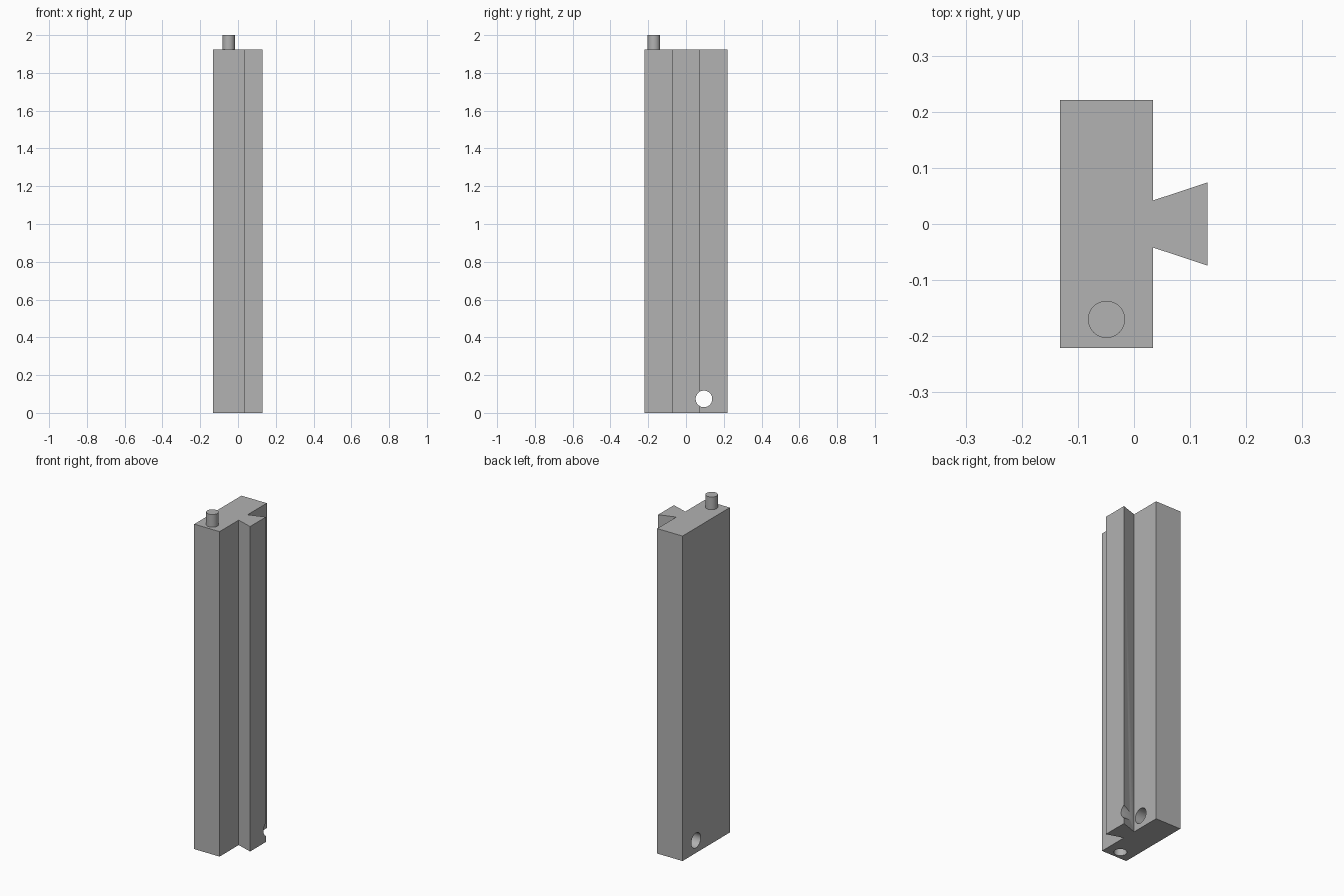
import bpy
import bmesh
import math

if "Cube" in bpy.data.objects:
    bpy.data.objects.remove(bpy.data.objects["Cube"], do_unlink=True)

grey = bpy.data.materials.new("grey")
grey.use_nodes = True
colour = (0.445, 0.445, 0.445, 1)
grey.diffuse_color = colour
grey.node_tree.nodes["Principled BSDF"].inputs["Base Color"].default_value = colour

BODY_TOP = 1.925
PEG_X, PEG_Y, PEG_R = -0.049, -0.17, 0.033


def cylinder(name, location, radius, depth, rotation=(0, 0, 0)):
    bpy.ops.mesh.primitive_cylinder_add(vertices=48, radius=radius, depth=depth,
                                        location=location, rotation=rotation)
    obj = bpy.context.object
    obj.name = name
    obj.data.materials.append(grey)
    return obj


def smooth(obj):
    bpy.ops.object.select_all(action="DESELECT")
    obj.select_set(True)
    bpy.context.view_layer.objects.active = obj
    bpy.ops.object.shade_smooth_by_angle(angle=math.radians(30))


# Rectangular bar with a dovetail rail, extruded from one mirrored profile
half = [(-0.132, 0.221), (0.034, 0.221), (0.034, 0.042), (0.131, 0.074)]
profile = [(x, -y) for x, y in half] + half[::-1]
bm = bmesh.new()
base = bm.faces.new([bm.verts.new((x, y, 0)) for x, y in profile])
top = bmesh.ops.extrude_face_region(bm, geom=[base])["geom"]
bmesh.ops.translate(bm, vec=(0, 0, BODY_TOP),
                    verts=[v for v in top if isinstance(v, bmesh.types.BMVert)])
bmesh.ops.recalc_face_normals(bm, faces=bm.faces)
mesh = bpy.data.meshes.new("dovetail_bar")
bm.to_mesh(mesh)
bm.free()
mesh.materials.append(grey)
bar = bpy.data.objects.new("dovetail_bar", mesh)
bpy.context.collection.objects.link(bar)

# Cross hole through the side, and blind socket for a peg in the base
cutters = [
    cylinder("cross_hole_cutter", (0, 0.095, 0.074), 0.044, 0.6, (0, math.pi / 2, 0)),
    cylinder("socket_cutter", (PEG_X, PEG_Y, 0), PEG_R + 0.002, 0.16),
]
for cutter in cutters:
    cutter.hide_render = True
    cut = bar.modifiers.new(cutter.name, "BOOLEAN")
    cut.operation = "DIFFERENCE"
    cut.solver = "EXACT"
    cut.object = cutter
    bpy.context.view_layer.objects.active = bar
    bpy.ops.object.modifier_apply(modifier=cut.name)
    bpy.data.objects.remove(cutter, do_unlink=True)
smooth(bar)

# Locating peg on the top
peg = cylinder("locating_peg", (PEG_X, PEG_Y, (BODY_TOP + 2) / 2), PEG_R, 2 - BODY_TOP)
smooth(peg)
